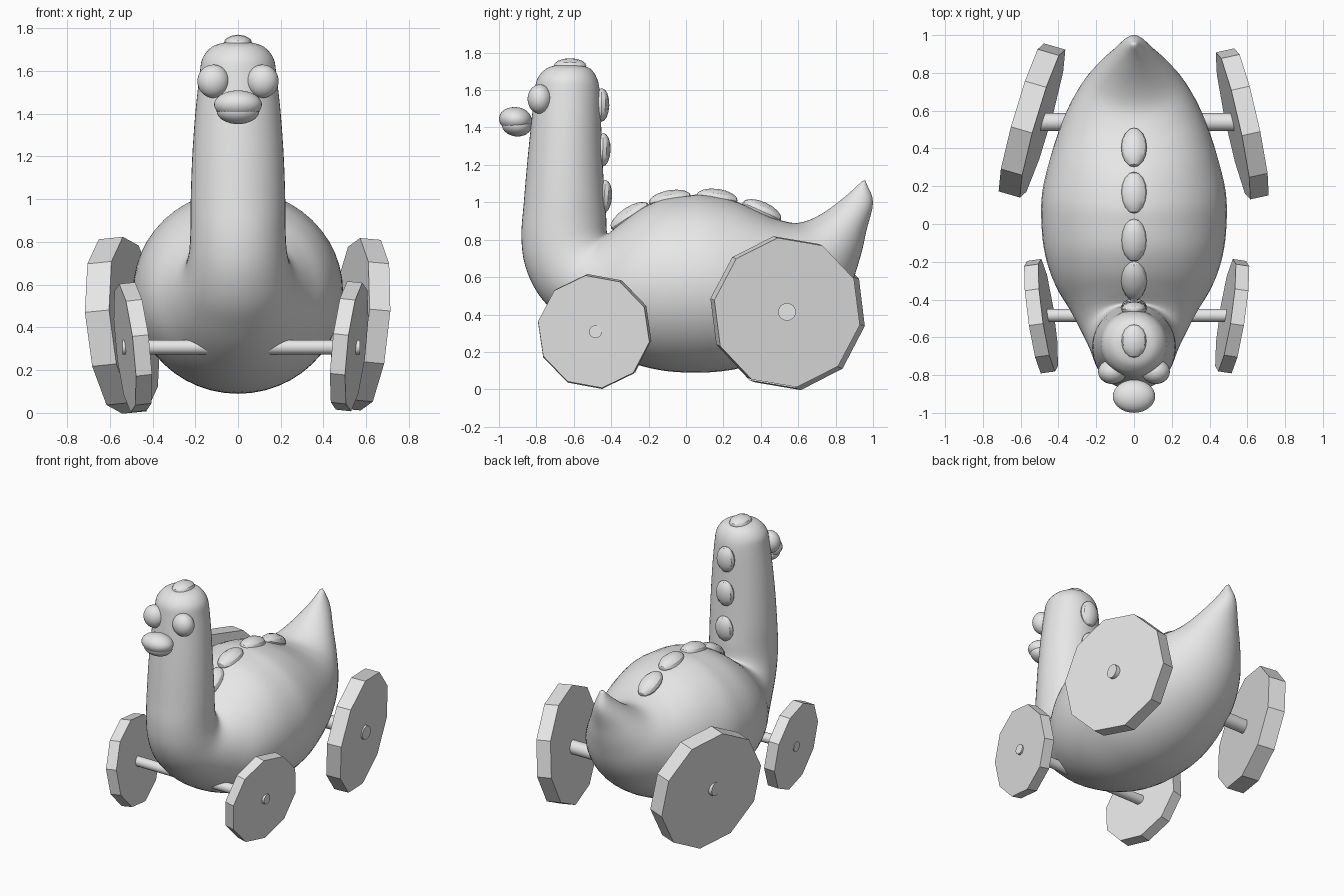
import bpy, bmesh, math
from mathutils import Vector, Matrix

if "Cube" in bpy.data.objects:
    bpy.data.objects.remove(bpy.data.objects["Cube"])

grey = bpy.data.materials.new("plain grey")
grey.diffuse_color = (0.8, 0.8, 0.8, 1)
grey.use_nodes = True
grey.node_tree.nodes["Principled BSDF"].inputs["Base Color"].default_value = grey.diffuse_color


def finish(bm, name, smooth_angle=None):
    """Turn a bmesh into a named object, optionally smooth shaded."""
    bmesh.ops.recalc_face_normals(bm, faces=bm.faces)
    mesh = bpy.data.meshes.new(name)
    bm.to_mesh(mesh)
    bm.free()
    mesh.materials.append(grey)
    ob = bpy.data.objects.new(name, mesh)
    bpy.context.collection.objects.link(ob)
    if smooth_angle is not None:
        bpy.ops.object.select_all(action='DESELECT')
        ob.select_set(True)
        bpy.context.view_layer.objects.active = ob
        bpy.ops.object.shade_smooth_by_angle(angle=math.radians(smooth_angle))
    return ob


def ellipsoid(name, centre, radii, tilt=0.0, segments=32, rings=16, angle=60, along_y=False):
    """Ellipsoid, pitched about x; along_y lays its poles along y."""
    bm = bmesh.new()
    bmesh.ops.create_uvsphere(bm, u_segments=segments, v_segments=rings, radius=1)
    if along_y:
        bm.transform(Matrix.Rotation(math.pi / 2, 4, 'X'))
    bm.transform(Matrix.Translation(centre) @ Matrix.Rotation(tilt, 4, 'X')
                 @ Matrix.Diagonal((*radii, 1)))
    return finish(bm, name, angle)


def catmull(a, b, c, d, t):
    return [0.5 * (2 * q + (r - p) * t + (2 * p - 5 * q + 4 * r - s) * t * t
                   + (3 * q - p - 3 * r + s) * t ** 3) for p, q, r, s in zip(a, b, c, d)]


# Body: oval sections from tail tip, through belly, up the neck to the crown.
# Each one: lower/front (y, z), upper/back (y, z), half width
sections = [
    (.965, 1.10, .94, 1.112, .016), (1.0, 1.0, .85, 1.03, .065),
    (.965, .85, .72, .935, .145), (.93, .70, .60, .89, .22),
    (.86, .51, .48, .912, .30), (.72, .33, .38, .955, .37),
    (.50, .185, .25, 1.01, .435), (.25, .105, .10, 1.04, .485),
    (.0, .09, .0, 1.035, .49), (-.20, .115, -.13, 1.015, .47),
    (-.38, .18, -.25, .96, .42), (-.55, .28, -.34, .895, .34),
    (-.68, .39, -.40, .845, .285), (-.79, .51, -.42, .835, .247),
    (-.86, .66, -.425, .865, .228), (-.88, .82, -.427, .93, .222),
    (-.867, 1.0, -.434, 1.02, .221), (-.85, 1.2, -.445, 1.2, .214),
    (-.83, 1.4, -.453, 1.4, .20), (-.81, 1.58, -.46, 1.58, .18),
    (-.795, 1.66, -.475, 1.66, .166), (-.75, 1.713, -.51, 1.713, .122),
    (-.70, 1.732, -.56, 1.732, .07),
]
STEPS, SIDES = 4, 48
dense = []
for i in range(len(sections) - 1):
    ctrl = [sections[min(max(i + k, 0), len(sections) - 1)] for k in (-1, 0, 1, 2)]
    dense += [catmull(*ctrl, s / STEPS) for s in range(STEPS)]
dense.append(sections[-1])

bm = bmesh.new()
loops = []
for y0, z0, y1, z1, w in dense:
    low, high = Vector((0, y0, z0)), Vector((0, y1, z1))
    mid, half = (low + high) / 2, (high - low) / 2
    loops.append([bm.verts.new(mid + half * math.cos(a) + Vector((w * math.sin(a), 0, 0)))
                  for a in (2 * math.pi * k / SIDES for k in range(SIDES))])
for la, lb in zip(loops, loops[1:]):
    for k in range(SIDES):
        n = (k + 1) % SIDES
        bm.faces.new((la[k], la[n], lb[n], lb[k]))
for loop, tip in ((loops[0], (0, .958, 1.118)), (loops[-1], (0, -.63, 1.738))):
    pole = bm.verts.new(tip)
    for k in range(SIDES):
        bm.faces.new((loop[k], loop[(k + 1) % SIDES], pole))
finish(bm, "body", 60)

# Eyes and the two halves of the bill
for side, x in (("left", -.115), ("right", .115)):
    ellipsoid(side + "_eye", (x, -.782, 1.552), (.075, .065, .078))
ellipsoid("upper_bill", (0, -.912, 1.443), (.112, .088, .066), -.1)
ellipsoid("lower_bill", (0, -.905, 1.412), (.10, .08, .06), -.1)

# Faceted bumps on the crown, neck and back: y, z, tilt, half length
bumps = [(-.62, 1.728, 0, .088), (-.452, 1.52, 1.55, .09), (-.445, 1.28, 1.53, .09),
         (-.437, 1.03, 1.5, .09), (-.30, .925, .58, .12), (-.085, 1.015, .17, .115),
         (.165, 1.022, -.13, .112), (.405, .953, -.42, .112)]
for i, (y, z, tilt, length) in enumerate(bumps):
    # tilt maps the long axis onto the surface; neck bumps stand upright
    ellipsoid(f"bump_{i + 1}", (0, y, z), (.068, length, .042 if i < 4 else .05),
              tilt, 12, 8, 30, True)

# Ten-sided wobbly wheels: centre, radius, thickness, slopes dx/dy and dx/dz
wheels = {
    "front_right_wheel": ((.52, -.488, .312), .305, .072, .15, .11),
    "front_left_wheel": ((-.492, -.488, .307), .305, .076, -.14, -.11),
    "rear_right_wheel": ((.573, .53, .415), .405, .10, -.22, .09),
    "rear_left_wheel": ((-.54, .548, .41), .415, .118, .29, -.10),
}
for name, (centre, radius, thick, a, b) in wheels.items():
    bm = bmesh.new()
    bmesh.ops.create_cone(bm, cap_ends=True, segments=10, radius1=radius,
                          radius2=radius, depth=thick)
    # lay the axis on x with the corners turned, then tilt the disc
    lay = Matrix(((0, 0, 1, 0), (1, 0, 0, 0), (0, 1, 0, 0), (0, 0, 0, 1)))
    normal = Vector((1, -a, -b)).normalized()
    tilt = Vector((1, 0, 0)).rotation_difference(normal).to_matrix().to_4x4()
    bm.transform(Matrix.Translation(centre) @ tilt @ lay
                 @ Matrix.Rotation(math.radians(8), 4, 'Z'))
    finish(bm, name)

# Axles, poking slightly out of each wheel
for name, x0, x1, y, z, r in (("front_axle", -.54, .57, -.484, .308, .034),
                              ("rear_axle", -.615, .642, .54, .414, .047)):
    bm = bmesh.new()
    bmesh.ops.create_cone(bm, cap_ends=True, segments=24, radius1=r, radius2=r, depth=x1 - x0)
    bm.transform(Matrix.Translation(((x0 + x1) / 2, y, z)) @ Matrix.Rotation(math.pi / 2, 4, 'Y'))
    finish(bm, name, 40)
